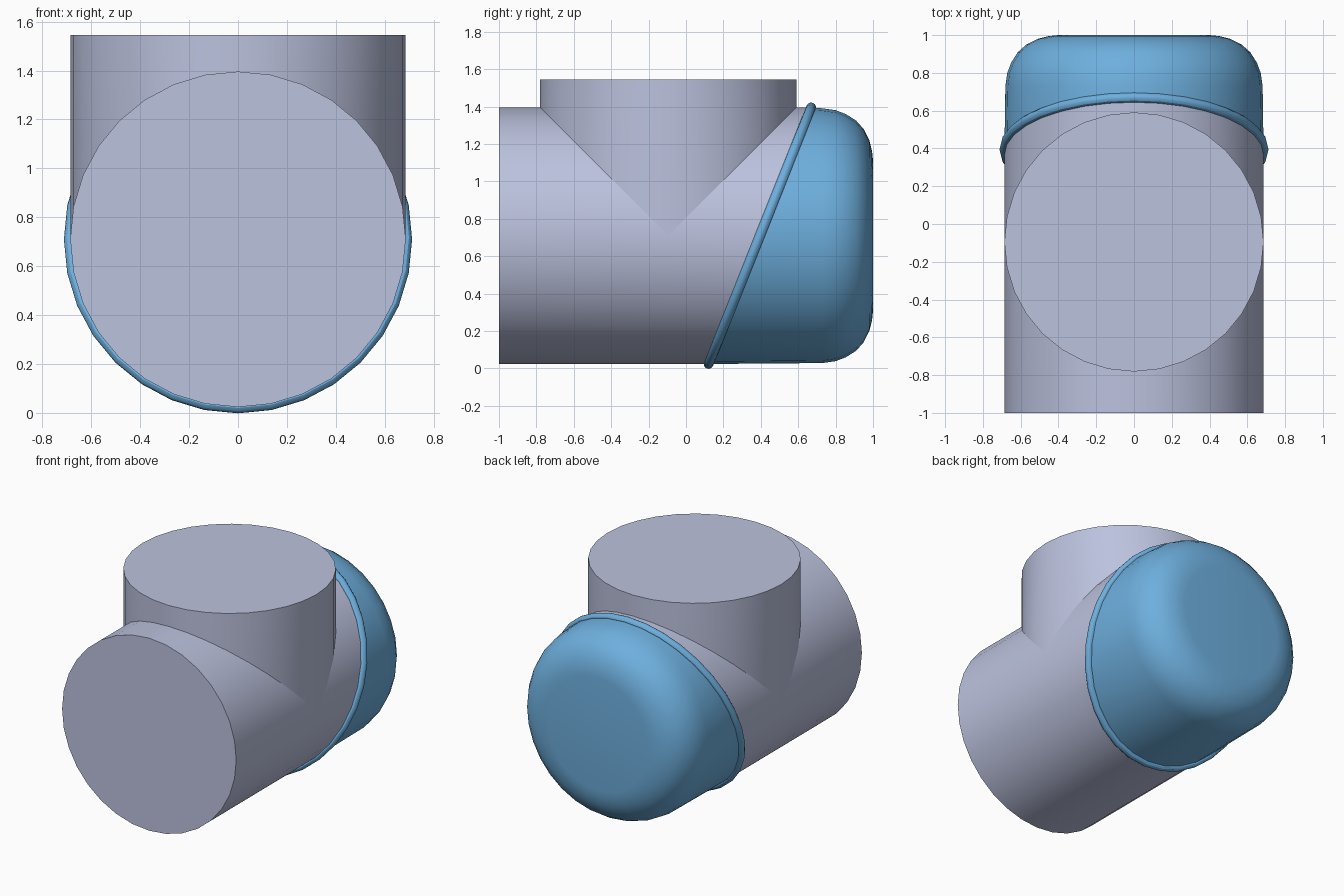
import bpy, bmesh
from math import sin, cos, pi
from mathutils import Vector

cube = bpy.data.objects.get("Cube")
if cube:
    bpy.data.objects.remove(cube, do_unlink=True)

SIDES = 32
R = 0.686          # pipe radius
AXIS_Z = 0.71      # height of the main pipe axis
BRANCH_Y = -0.095  # position of the upright branch
TILT = 0.4         # slope of the oblique joint
ANGLES = [2 * pi * i / SIDES for i in range(SIDES)]


def material(name, rgb):
    m = bpy.data.materials.new(name)
    m.use_nodes = True
    m.diffuse_color = (*rgb, 1)
    m.node_tree.nodes["Principled BSDF"].inputs["Base Color"].default_value = (*rgb, 1)
    return m


def loft(name, rings, mat, caps=(), closed=False):
    """Bridge equal rings of points; caps lists the ring indices to fill."""
    bm = bmesh.new()
    loops = [[bm.verts.new(p) for p in ring] for ring in rings]
    pairs = list(zip(loops, loops[1:]))
    if closed:
        pairs.append((loops[-1], loops[0]))
    for a, b in pairs:
        n = len(a)
        for i in range(n):
            j = (i + 1) % n
            bm.faces.new((a[i], a[j], b[j], b[i]))
    for c in caps:
        bm.faces.new(loops[c])
    bmesh.ops.recalc_face_normals(bm, faces=bm.faces)
    mesh = bpy.data.meshes.new(name)
    bm.to_mesh(mesh)
    bm.free()
    ob = bpy.data.objects.new(name, mesh)
    bpy.context.collection.objects.link(ob)
    mesh.materials.append(mat)
    bpy.ops.object.select_all(action='DESELECT')
    ob.select_set(True)
    bpy.context.view_layer.objects.active = ob
    bpy.ops.object.shade_smooth_by_angle(angle=pi / 6)
    return ob


def circle(r, y):
    return [(r * cos(a), y, AXIS_Z + r * sin(a)) for a in ANGLES]


def joint(r):
    """Oblique section through the main pipe."""
    return [(r * cos(a), 0.395 + TILT * r * sin(a), AXIS_Z + r * sin(a)) for a in ANGLES]


grey = material("pale grey", (0.50, 0.54, 0.73))
blue = material("sky blue", (0.155, 0.43, 0.73))

# Main pipe, cut obliquely at the back
loft("main_pipe", [circle(R, -1), joint(R)], grey, caps=(0, 1))

# Upright branch, mitred onto the main pipe
branch = [[(R * cos(a), BRANCH_Y + R * sin(a), z or AXIS_Z + R * abs(sin(a)))
           for a in ANGLES] for z in (None, 1.545)]
loft("branch_pipe", branch, grey, caps=(1,))

# Rounded end cap
profile = [(0.681, 0.73), (0.671, 0.80), (0.65, 0.855), (0.615, 0.91),
           (0.57, 0.95), (0.51, 0.98), (0.45, 0.995), (0.40, 1.0)]
loft("end_cap", [joint(R)] + [circle(r, y) for r, y in profile], blue, caps=(-1,))

# Bead around the oblique joint
normal = Vector((0, 1, -TILT)).normalized()
bead = []
for a, p in zip(ANGLES, joint(R)):
    out = Vector((cos(a), TILT * sin(a), sin(a))).normalized()
    bead.append([Vector(p) + 0.026 * (out * cos(t) + normal * sin(t))
                 for t in (2 * pi * k / 12 for k in range(12))])
loft("joint_bead", bead, blue, closed=True)
